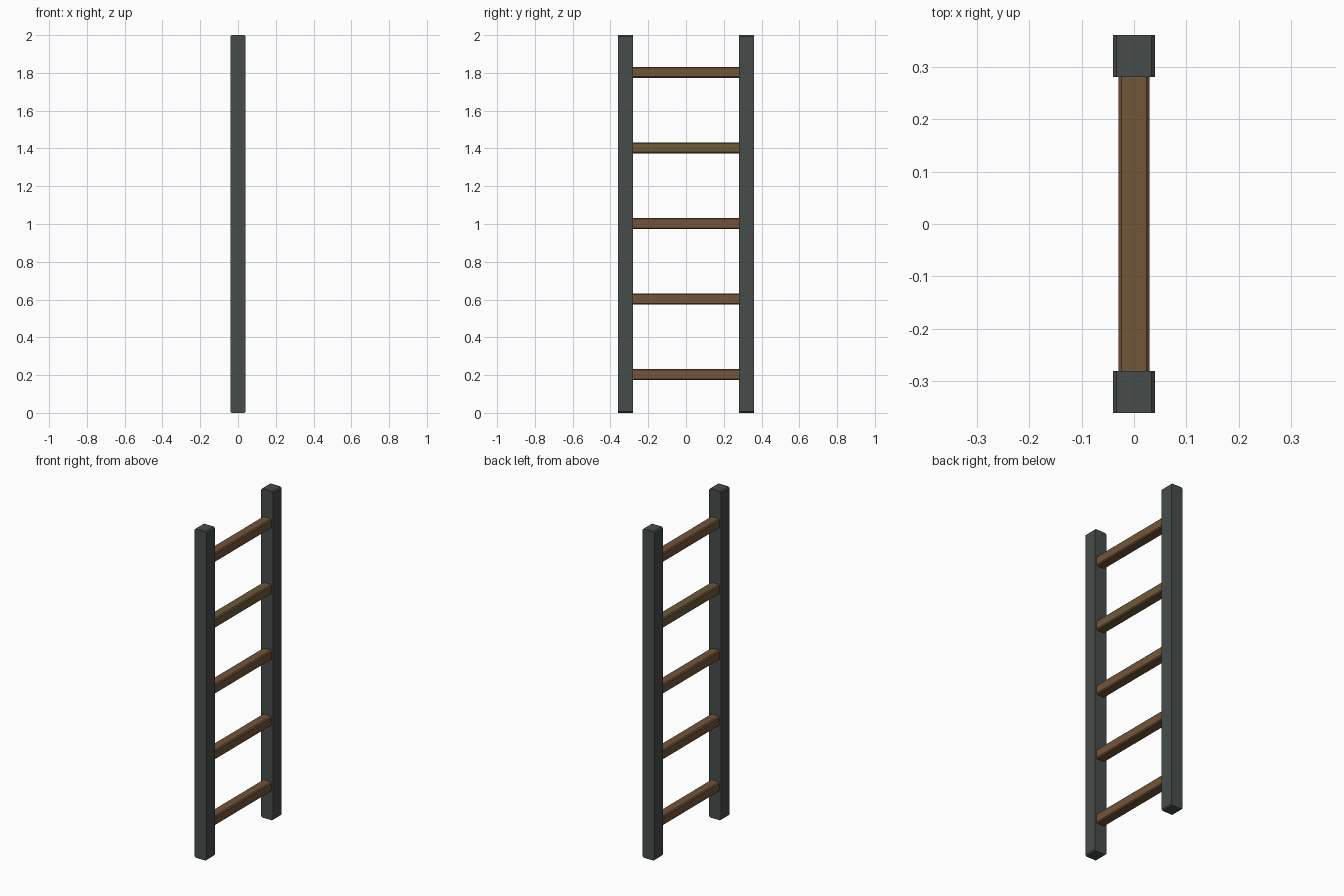
import bpy

if "Cube" in bpy.data.objects:
    bpy.data.objects.remove(bpy.data.objects["Cube"])


def material(name, color):
    m = bpy.data.materials.new(name)
    m.diffuse_color = (*color, 1)
    m.use_nodes = True
    m.node_tree.nodes["Principled BSDF"].inputs["Base Color"].default_value = m.diffuse_color
    return m


def chamfered_bar(name, half_x, z0, z1, y0, y1, c, mat):
    """Bar with an eight-sided x-z profile, extruded along y."""
    h = half_x
    profile = [(-h + c, z0), (h - c, z0), (h, z0 + c), (h, z1 - c),
               (h - c, z1), (-h + c, z1), (-h, z1 - c), (-h, z0 + c)]
    n = len(profile)
    verts = [(x, y, z) for y in (y0, y1) for x, z in profile]
    faces = [tuple(range(n)), tuple(reversed(range(n, 2 * n)))]
    faces += [(i, i + n, (i + 1) % n + n, (i + 1) % n) for i in range(n)]
    mesh = bpy.data.meshes.new(name)
    mesh.from_pydata(verts, [], faces)
    mesh.materials.append(mat)
    obj = bpy.data.objects.new(name, mesh)
    bpy.context.collection.objects.link(obj)
    return obj


metal = material("dark_metal", (0.062, 0.073, 0.067))
wood = material("brown_wood", (0.17, 0.09, 0.042))
olive = material("olive_wood", (0.15, 0.10, 0.042))

# Two upright rails
for side, y in (("front", -0.32), ("back", 0.32)):
    chamfered_bar(side + "_rail", 0.04, 0, 2, y - 0.04, y + 0.04, 0.007, metal)

# Five evenly spaced rungs
for i in range(5):
    z = 0.203 + 0.4 * i
    chamfered_bar(f"rung_{i + 1}", 0.03, z - 0.029, z + 0.029, -0.29, 0.29,
                  0.006, olive if i == 3 else wood)
